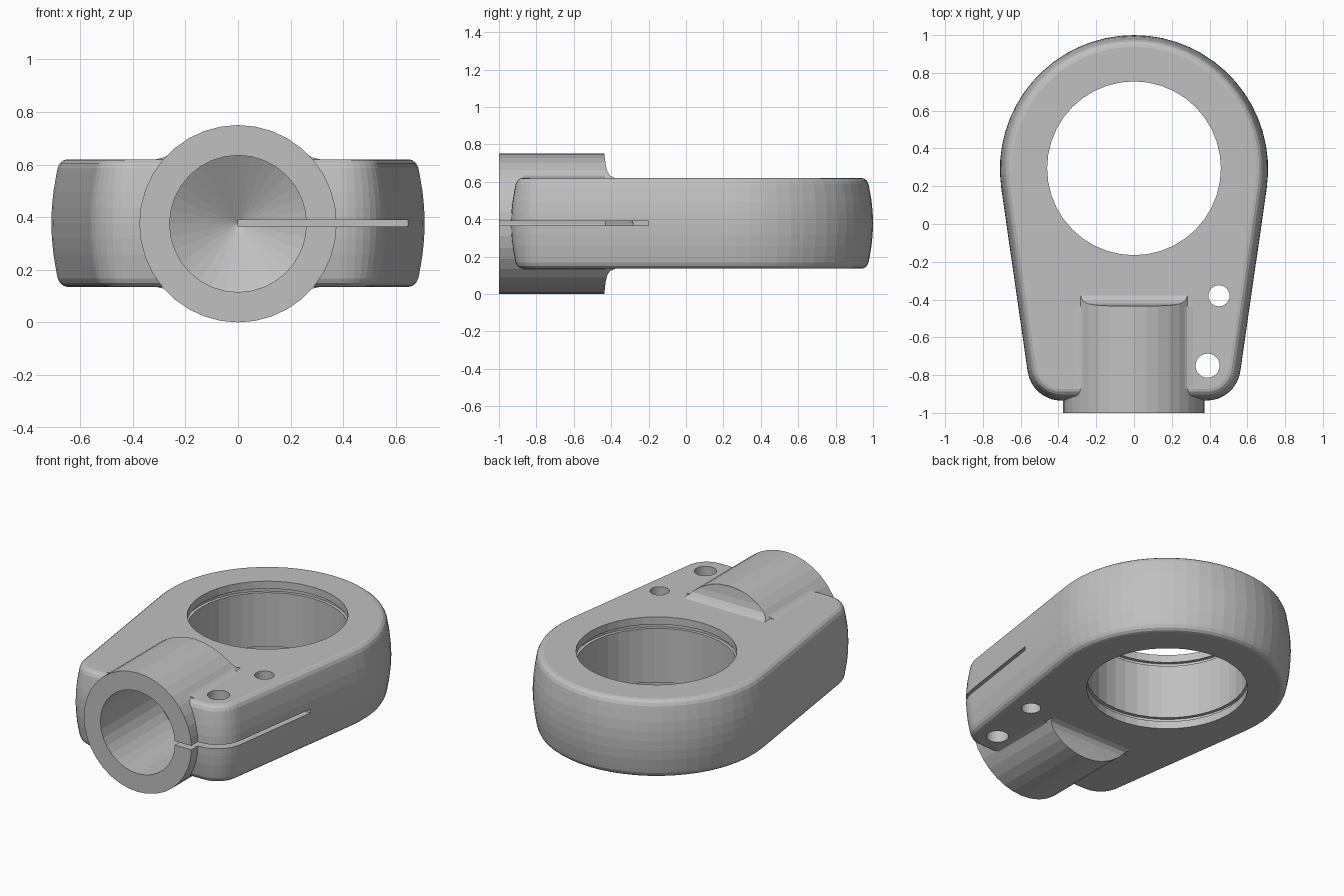
import bpy, bmesh
from math import sin, cos, pi, radians
from mathutils import Vector

old = bpy.data.objects.get("Cube")
if old:
    bpy.data.objects.remove(old, do_unlink=True)

grey = bpy.data.materials.new("machined grey")
grey.use_nodes = True
GREY = (0.53, 0.53, 0.53, 1)
grey.diffuse_color = GREY
grey.node_tree.nodes["Principled BSDF"].inputs["Base Color"].default_value = GREY

MID = 0.3775      # middle height of the plate
HALF = 0.2425     # half thickness of the plate
AXIS_Z = 0.375    # height of the socket axis


def loft(name, rings):
    """Closed solid through a list of equally sized rings."""
    bm = bmesh.new()
    loops = [[bm.verts.new(p) for p in ring] for ring in rings]
    n = len(loops[0])
    for a, b in zip(loops, loops[1:]):
        for i in range(n):
            j = (i + 1) % n
            bm.faces.new((a[i], a[j], b[j], b[i]))
    bm.faces.new(loops[0][::-1])
    bm.faces.new(loops[-1])
    bmesh.ops.recalc_face_normals(bm, faces=bm.faces)
    mesh = bpy.data.meshes.new(name)
    bm.to_mesh(mesh)
    bm.free()
    mesh.materials.append(grey)
    obj = bpy.data.objects.new(name, mesh)
    bpy.context.collection.objects.link(obj)
    return obj


def turned(name, profile, centre, along_y=False, n=36):
    """Solid of revolution from (radius, position) pairs, about z or y."""
    rings = []
    for r, h in profile:
        ring = []
        for i in range(n):
            u, v = r * cos(2 * pi * i / n), r * sin(2 * pi * i / n)
            ring.append(Vector(centre) + Vector((u, h, v) if along_y else (u, v, h)))
        rings.append(ring)
    return loft(name, rings)


def combine(target, tool, operation):
    """Apply a boolean and discard the tool."""
    mod = target.modifiers.new(operation, 'BOOLEAN')
    mod.operation, mod.solver, mod.object = operation, 'EXACT', tool
    bpy.context.view_layer.objects.active = target
    bpy.ops.object.modifier_apply(modifier=mod.name)
    bpy.data.objects.remove(tool, do_unlink=True)


def outline(inset, z):
    """Plate outline: a large rear arc and two small front corners."""
    t = radians(8.2)
    arcs = [((0, 0.29), 0.71, -t, pi + t, 32),
            ((-0.385, -0.755), 0.18, pi + t, 1.5 * pi, 8),
            ((0.385, -0.755), 0.18, 1.5 * pi, 2 * pi - t, 8)]
    return [(cx + (r - inset) * cos(a + (b - a) * i / n),
             cy + (r - inset) * sin(a + (b - a) * i / n), z)
            for (cx, cy), r, a, b, n in arcs for i in range(n + 1)]


# Plate with barrelled sides and rounded rims
half_section = [(0.062, HALF), (0.047, 0.239), (0.033, 0.228), (0.024, 0.21),
                (0.019, 0.185), (0.008, 0.12), (0.002, 0.06)]
section = ([(d, -h) for d, h in half_section] + [(0, 0)]
           + [(d, h) for d, h in reversed(half_section)])
body = loft("clamp_body", [outline(d, MID + h) for d, h in section])

# Socket: a cylinder whose rear end sweeps down into the plate
socket = turned("socket", [(0.375, -1), (0.375, -0.37)], (0, 0, AXIS_Z), True)
sweep = [(-1.2, 0.5), (-0.435, 0.5), (-0.435, 0.36), (-0.429, 0.31),
         (-0.42, 0.275), (-0.405, 0.254), (-0.38, 0.243), (-0.36, 0.235)]
sweep += [(y, -h) for y, h in reversed(sweep)]
trim = loft("socket_trim", [[(x, y, MID + h) for y, h in sweep] for x in (-0.6, 0.6)])
combine(socket, trim, 'INTERSECT')
combine(body, socket, 'UNION')

# Small coves where the socket sides meet the plate faces
cove = [(0.2, 0.2), (0.245, 0.28), (0.262, 0.262), (0.28, 0.25),
        (0.318, 0.241), (0.318, 0.2)]
for sx in (-1, 1):
    for sz in (-1, 1):
        strip = loft("cove", [[(sx * x, y, MID + sz * h) for x, h in cove]
                              for y in (-0.87, -0.437)])
        combine(body, strip, 'UNION')

# Large ring opening with a retaining groove near each face
groove = [(0.46, 0.195), (0.48, 0.195), (0.48, 0.17), (0.46, 0.17)]
ring_cut = ([(0.46, 0.4)] + groove
            + [(r, -h) for r, h in reversed(groove)] + [(0.46, -0.4)])
combine(body, turned("ring_cutter", ring_cut, (0, 0.295, MID), n=40), 'DIFFERENCE')

# Blind socket bore with a conical bottom
bore = [(0.26, -1.2), (0.26, -0.43), (0.001, -0.28)]
combine(body, turned("bore_cutter", bore, (0, 0, AXIS_Z), True, 32), 'DIFFERENCE')

# Clamping slit through the left side
slit = loft("slit_cutter", [[(0, -1.2, z), (1, -1.2, z), (1, -0.2, z), (0, -0.2, z)]
                            for z in (0.365, 0.39)])
combine(body, slit, 'DIFFERENCE')

# Clamp screw holes
for x, y, r in ((0.45, -0.38, 0.056), (0.39, -0.75, 0.064)):
    combine(body, turned("screw_cutter", [(r, -0.2), (r, 1)], (x, y, 0), n=24), 'DIFFERENCE')
